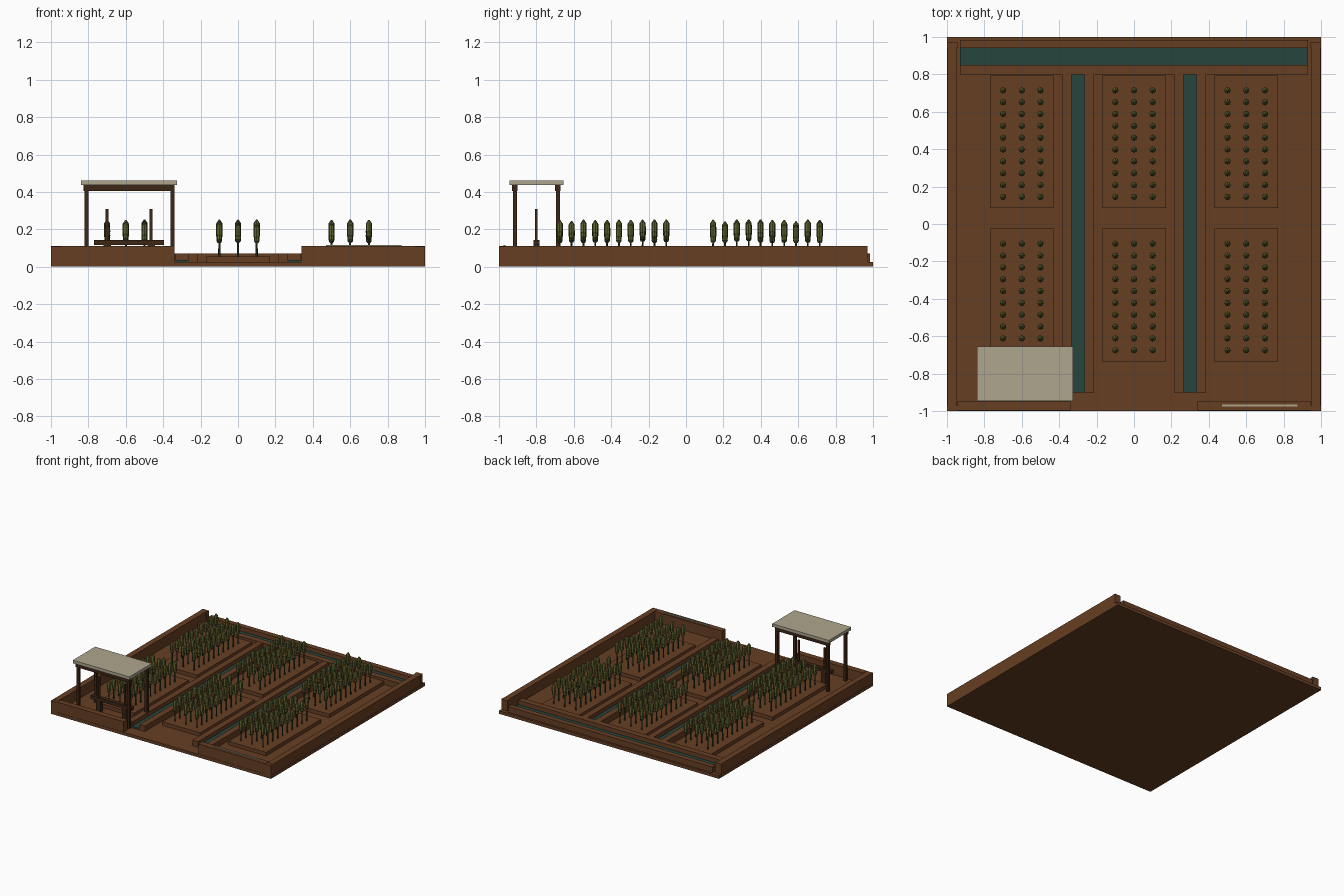
import bpy, bmesh, math, random

if "Cube" in bpy.data.objects:
    bpy.data.objects.remove(bpy.data.objects["Cube"])

random.seed(4)


def material(name, rgb):
    m = bpy.data.materials.new(name)
    m.diffuse_color = (*rgb, 1)
    m.use_nodes = True
    m.node_tree.nodes["Principled BSDF"].inputs["Base Color"].default_value = m.diffuse_color
    return m


SOIL = material("soil brown", (0.135, 0.049, 0.017))
WOOD = material("dark wood", (0.045, 0.019, 0.008))
CANVAS = material("pale canvas", (0.42, 0.38, 0.27))
WATER = material("dark water", (0.02, 0.058, 0.048))
STEM = material("stem green", (0.03, 0.06, 0.016))
HEAD = material("olive green", (0.115, 0.13, 0.028))


def finish(name, bm, mat):
    mesh = bpy.data.meshes.new(name)
    bm.to_mesh(mesh)
    bm.free()
    mesh.materials.append(mat)
    ob = bpy.data.objects.new(name, mesh)
    bpy.context.collection.objects.link(ob)
    return ob


def box(name, mat, x, y, z):
    """Box from (low, high) ranges."""
    bm = bmesh.new()
    bmesh.ops.create_cube(bm, size=1)
    for v in bm.verts:
        v.co = [r[0] if c < 0 else r[1] for c, r in zip(v.co, (x, y, z))]
    return finish(name, bm, mat)


def around(c, half):
    return (c - half, c + half)


def lathe(bm, x, y, rings, sides):
    """Closed turned shape from (radius, height) rings."""
    loops = []
    for r, z in rings:
        loops.append([bm.verts.new((x + r * math.cos(2 * math.pi * i / sides),
                                    y + r * math.sin(2 * math.pi * i / sides), z))
                      for i in range(sides)])
    for a, b in zip(loops, loops[1:]):
        for i in range(sides):
            j = (i + 1) % sides
            bm.faces.new((a[i], a[j], b[j], b[i]))
    bm.faces.new(loops[0][::-1])
    bm.faces.new(loops[-1])


# Ground slab
box("ground_slab", SOIL, (-1, 1), (-1, 1), (0, 0.025))

# Perimeter walls, corner posts and front walls with a central gap
for s, side in ((-1, "left"), (1, "right")):
    def mx(a, b):
        return tuple(sorted((s * a, s * b)))
    box(side + "_wall", SOIL, mx(0.95, 0.998), (-0.97, 0.968), (0.02, 0.11))
    box(side + "_front_wall", SOIL, mx(0.34, 0.945), (-0.998, -0.95), (0.02, 0.11))
    box(side + "_front_corner", SOIL, mx(0.945, 1), (-1, -0.97), (0.02, 0.108))
    box(side + "_back_corner", SOIL, mx(0.945, 1), (0.94, 0.97), (0.02, 0.11))

    # Lengthwise irrigation channels
    box(side + "_channel_water", WATER, mx(0.265, 0.335), (-0.9, 0.80), (0.025, 0.037))
    box(side + "_channel_inner_bank", SOIL, mx(0.215, 0.265), (-0.9, 0.80), (0.02, 0.07))
    box(side + "_channel_outer_bank", SOIL, mx(0.335, 0.385), (-0.9, 0.80), (0.02, 0.07))

# Cross channel along the back
box("back_channel_water", WATER, (-0.93, 0.93), (0.85, 0.94), (0.025, 0.037))
box("back_channel_inner_bank", SOIL, (-0.93, 0.93), (0.80, 0.85), (0.02, 0.072))
box("back_channel_outer_bank", SOIL, (-0.93, 0.93), (0.94, 0.984), (0.02, 0.072))

# Planting beds with three lines of crops each
stems, heads = bmesh.new(), bmesh.new()
SOIL_TOP = 0.055
for bx in (-0.6, 0, 0.6):
    for by in (-0.38, 0.44):
        box("planting_bed", SOIL, around(bx, 0.17), around(by, 0.355), (0.02, SOIL_TOP))
        for col in range(3):
            for row in range(10):
                x = bx + (col - 1) * 0.1
                y = by - 0.295 + row * 0.0633
                top = random.uniform(0.222, 0.253)
                lathe(stems, x, y, [(0.006, SOIL_TOP - 0.01), (0.005, top - 0.08)], 6)
                profile = [(0.009, -0.095), (0.015, -0.085), (0.013, -0.068),
                           (0.017, -0.06), (0.0165, -0.02), (0.003, 0)]
                lathe(heads, x, y, [(r, top + z) for r, z in profile], 8)
finish("crop_stems", stems, STEM)
finish("crop_heads", heads, HEAD)

# Shelter: posts, two long beams and a flat roof
for y in (-0.915, -0.685):
    for x in (-0.81, -0.35):
        box("shelter_post", WOOD, around(x, 0.011), around(y, 0.011), (0.02, 0.41))
    box("shelter_beam", WOOD, (-0.825, -0.34), around(y, 0.015), (0.405, 0.44))
box("shelter_roof", CANVAS, (-0.84, -0.325), (-0.945, -0.655), (0.437, 0.462))

# Low rack beneath the shelter
box("rack_beam", WOOD, (-0.77, -0.395), around(-0.80, 0.016), (0.115, 0.142))
for x in (-0.7, -0.465):
    box("rack_upright", WOOD, around(x, 0.008), around(-0.80, 0.006), (0.02, 0.31))
    box("rack_foot", WOOD, around(x, 0.02), around(-0.80, 0.016), (0.02, 0.118))

# Thin strip on top of the right front wall
box("wall_strip", CANVAS, (0.47, 0.875), around(-0.97, 0.005), (0.108, 0.117))
